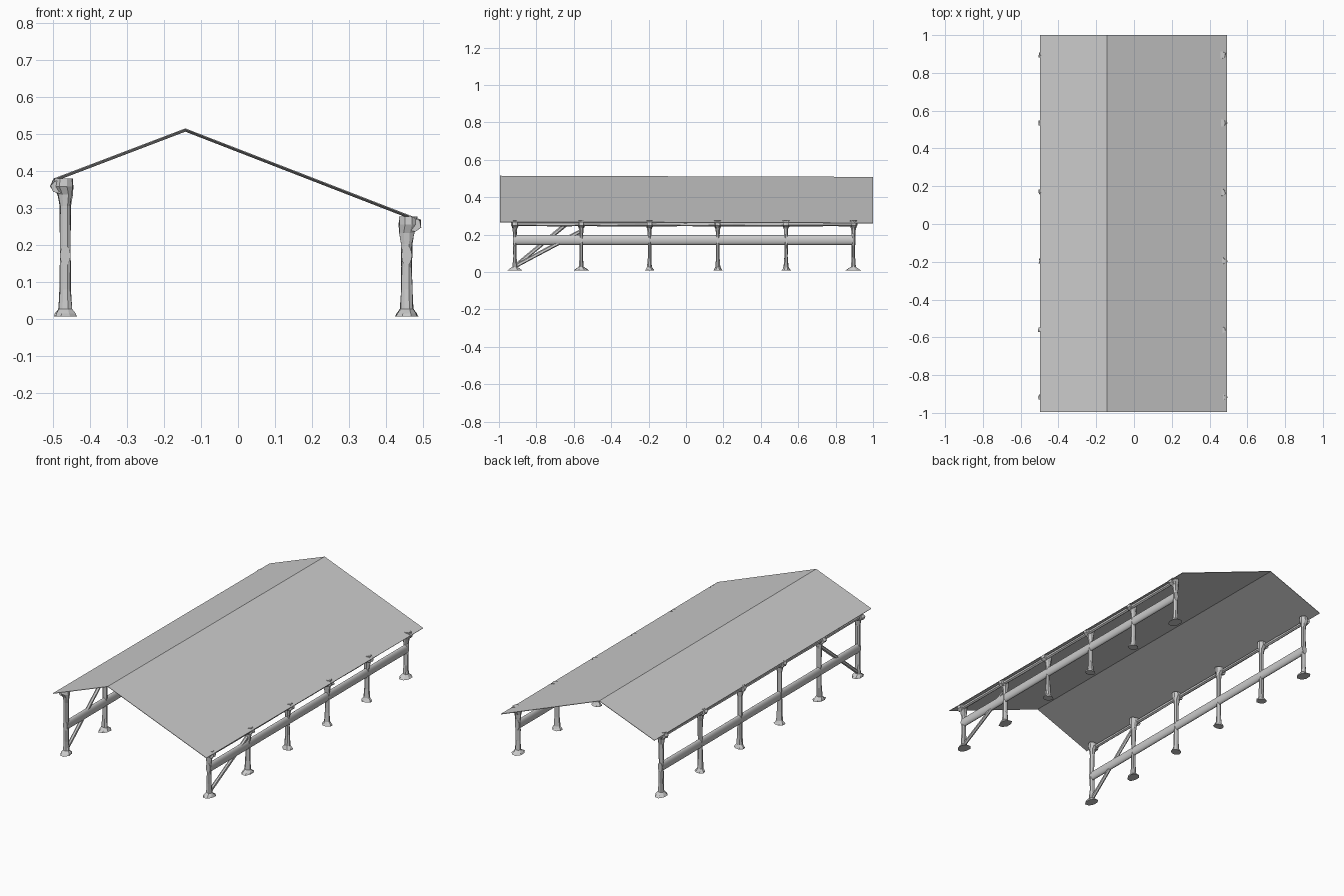
import bpy, bmesh, math, random
from mathutils import Vector

if "Cube" in bpy.data.objects:
    bpy.data.objects.remove(bpy.data.objects["Cube"])

random.seed(4)


def make_object(name, bm, smooth=False):
    bmesh.ops.recalc_face_normals(bm, faces=bm.faces[:])
    mesh = bpy.data.meshes.new(name)
    bm.to_mesh(mesh)
    bm.free()
    for p in mesh.polygons:
        p.use_smooth = smooth and len(p.vertices) == 4
    ob = bpy.data.objects.new(name, mesh)
    bpy.context.collection.objects.link(ob)
    return ob


def loft(name, rings, smooth=False):
    """Skin a list of equal-length point rings and cap both ends."""
    bm = bmesh.new()
    loops = [[bm.verts.new(p) for p in ring] for ring in rings]
    n = len(loops[0])
    for a, b in zip(loops, loops[1:]):
        for i in range(n):
            j = (i + 1) % n
            bm.faces.new((a[i], a[j], b[j], b[i]))
    bm.faces.new(loops[0][::-1])
    bm.faces.new(loops[-1])
    return make_object(name, bm, smooth)


def bar(name, start, end, rx, rz, sides=16, smooth=True, steps=1, rough=0.0):
    """Elliptical bar lying in a plane of constant x."""
    start, end = Vector(start), Vector(end)
    d = (end - start).normalized()
    up = Vector((1, 0, 0)).cross(d)
    rings = []
    for s in range(steps + 1):
        c = start.lerp(end, s / steps)
        rings.append([])
        for i in range(sides):
            a = 2 * math.pi * (i + 0.5) / sides
            k = 1 + random.uniform(-rough, rough)
            rings[-1].append(c + Vector((rx * math.cos(a) * k, 0, 0))
                             + up * (rz * math.sin(a) * k))
    return loft(name, rings, smooth)


def post(name, x, y, top, side, foot):
    """Rough, hewn post with a spread foot and a flared head."""
    # height, x shift (outward), half width in x, half width in y
    profile = [
        (0.008, 0.000, 0.030, foot),
        (0.016, 0.000, 0.027, foot * 0.75),
        (0.028, 0.000, 0.018, 0.013),
        (0.080, 0.000, 0.015, 0.009),
        (top * 0.5, 0.000, 0.014, 0.009),
        (top - 0.080, 0.000, 0.015, 0.010),
        (top - 0.050, 0.000, 0.020, 0.013),
        (top - 0.028, 0.005, 0.026, 0.024),
        (top - 0.006, 0.004, 0.024, 0.020),
    ]
    rings = []
    for z, shift, rx, ry in profile:
        ring = []
        for i in range(8):
            a = 2 * math.pi * (i + 0.5) / 8
            k = 1.04 * random.uniform(0.88, 1.1)
            ring.append((x + side * shift + rx * k * math.cos(a),
                         y + ry * k * math.sin(a), z))
        rings.append(ring)
    loft(name, rings)


# Roof: thin uneven gable, ridge left of centre and dipping slightly to the back
bm = bmesh.new()
section = [(-0.497, 0.377), (-0.142, 0.512), (0.493, 0.266)]
front = [bm.verts.new((x, -0.995, z + 0.003)) for x, z in section]
back = [bm.verts.new((x, 1.0, z - 0.003)) for x, z in section]
for i in range(2):
    bm.faces.new((front[i], front[i + 1], back[i + 1], back[i]))
roof = make_object("roof", bm)
mod = roof.modifiers.new("thickness", 'SOLIDIFY')
mod.thickness = 0.003
mod.offset = -1

# Side frames: label, post x, post height, direction outward
sides = [("left", -0.466, 0.386, -1), ("right", 0.455, 0.283, 1)]
post_y = [-0.915, -0.56, -0.195, 0.17, 0.535, 0.895]

for label, x, top, s in sides:
    for n, y in enumerate(post_y):
        foot = 0.042 if n in (0, 1, 5) else 0.026
        post(f"{label}_post_{n + 1}", x, y, top, s, foot)
        # knuckle joint holding the eave beam
        bar(f"{label}_joint_{n + 1}",
            (x + s * 0.019, y - 0.013, top - 0.026),
            (x + s * 0.019, y + 0.013, top - 0.026),
            0.019, 0.018, sides=7, smooth=False, steps=2, rough=0.2)

    # Mid-height rail
    bar(f"{label}_rail", (x, -0.925, 0.172), (x, 0.905, 0.172), 0.014, 0.027)

    # Eave beam under the roof edge
    bar(f"{label}_eave_beam", (x + s * 0.015, -0.925, top - 0.027),
        (x + s * 0.015, 0.905, top - 0.027), 0.010, 0.011,
        sides=6, smooth=False, steps=14, rough=0.12)

    # Diagonal brace in the front bay
    bar(f"{label}_brace", (x, -0.915, 0.03), (x, -0.555, top - 0.06),
        0.010, 0.011, sides=6, smooth=False, steps=4, rough=0.1)
